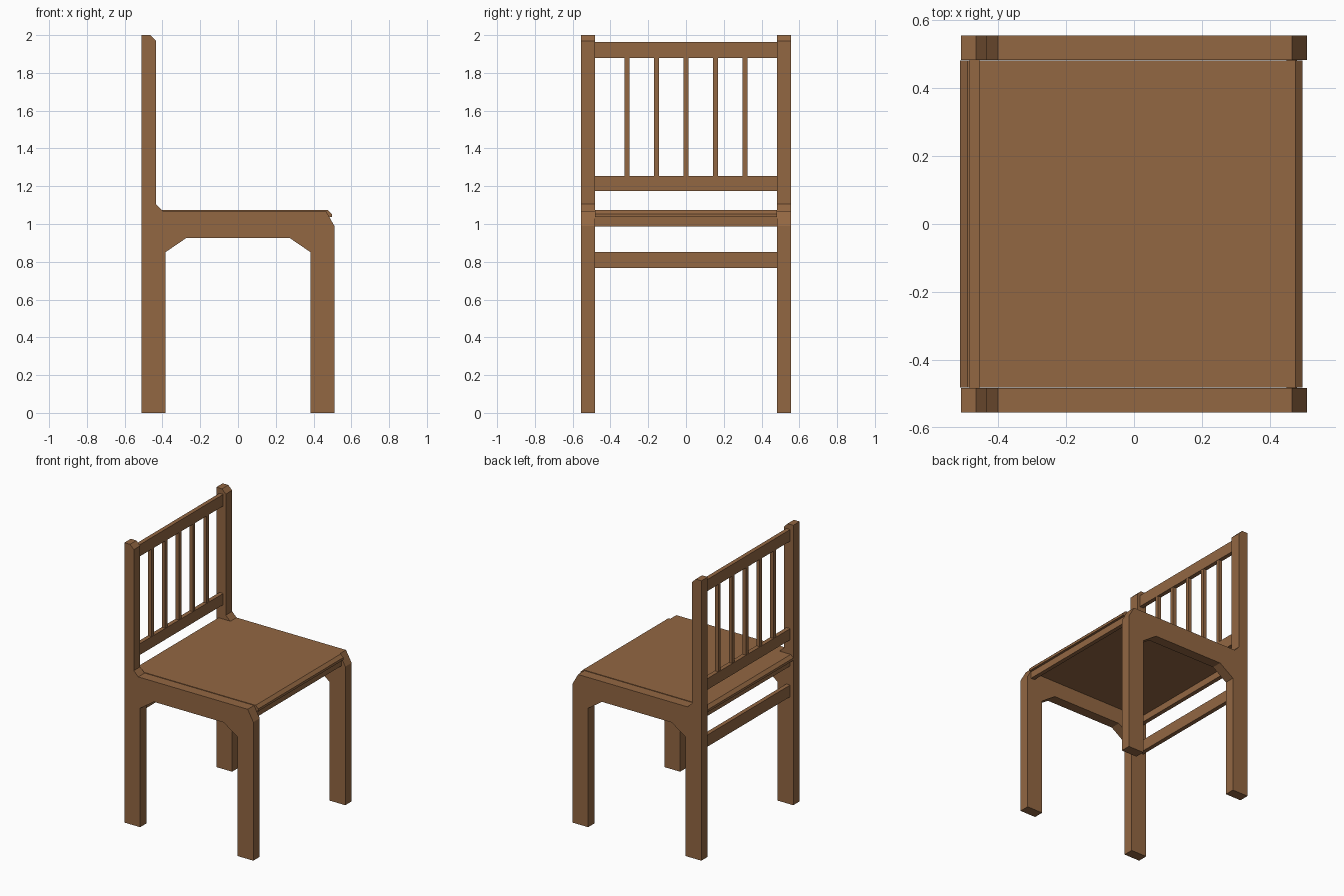
import bpy

if "Cube" in bpy.data.objects:
    bpy.data.objects.remove(bpy.data.objects["Cube"])

wood = bpy.data.materials.new("brown wood")
wood.diffuse_color = (0.29, 0.135, 0.055, 1)
wood.use_nodes = True
wood.node_tree.nodes["Principled BSDF"].inputs["Base Color"].default_value = wood.diffuse_color


def extrude_xz(name, profile, y0, y1):
    """Solid made by sweeping an XZ outline from y0 to y1."""
    n = len(profile)
    verts = [(x, y, z) for y in (y0, y1) for x, z in profile]
    faces = [tuple(range(n)), tuple(reversed(range(n, 2 * n)))]
    faces += [(i, i + n, (i + 1) % n + n, (i + 1) % n) for i in range(n)]
    mesh = bpy.data.meshes.new(name)
    mesh.from_pydata(verts, [], faces)
    mesh.materials.append(wood)
    obj = bpy.data.objects.new(name, mesh)
    bpy.context.collection.objects.link(obj)
    return obj


def bar(name, x0, x1, z0, z1, y0=-0.485, y1=0.485):
    return extrude_xz(name, [(x0, z0), (x1, z0), (x1, z1), (x0, z1)], y0, y1)


# side frames: legs, seat side and back post in one outline
side = [(-0.51, 0), (-0.385, 0), (-0.385, 0.85), (-0.275, 0.925),
        (0.275, 0.925), (0.385, 0.85), (0.385, 0), (0.51, 0),
        (0.51, 0.99), (0.465, 1.07), (-0.40, 1.07), (-0.435, 1.105),
        (-0.435, 1.97), (-0.465, 2.0), (-0.51, 2.0)]
extrude_xz("left_side_frame", side, -0.555, -0.483)
extrude_xz("right_side_frame", side, 0.483, 0.555)

# seat panel with bevelled front and back edges
seat = [(-0.512, 1.036), (0.497, 1.036), (0.497, 1.053), (0.476, 1.073),
        (-0.491, 1.073), (-0.512, 1.053)]
extrude_xz("seat", seat, -0.481, 0.481)

# cross rails under the seat, low at the back, and in the backrest
bar("front_seat_rail", 0.45, 0.48, 0.988, 1.036)
bx = (-0.485, -0.455)
bar("back_seat_rail", *bx, 0.988, 1.036)
bar("back_stretcher", *bx, 0.768, 0.852)
bar("backrest_lower_rail", *bx, 1.175, 1.255)
bar("backrest_top_rail", *bx, 1.88, 1.963)

# backrest slats
for i in range(5):
    y = (i - 2) * 0.156
    bar(f"backrest_slat_{i + 1}", -0.483, -0.457, 1.25, 1.885,
        y - 0.0135, y + 0.0135)
